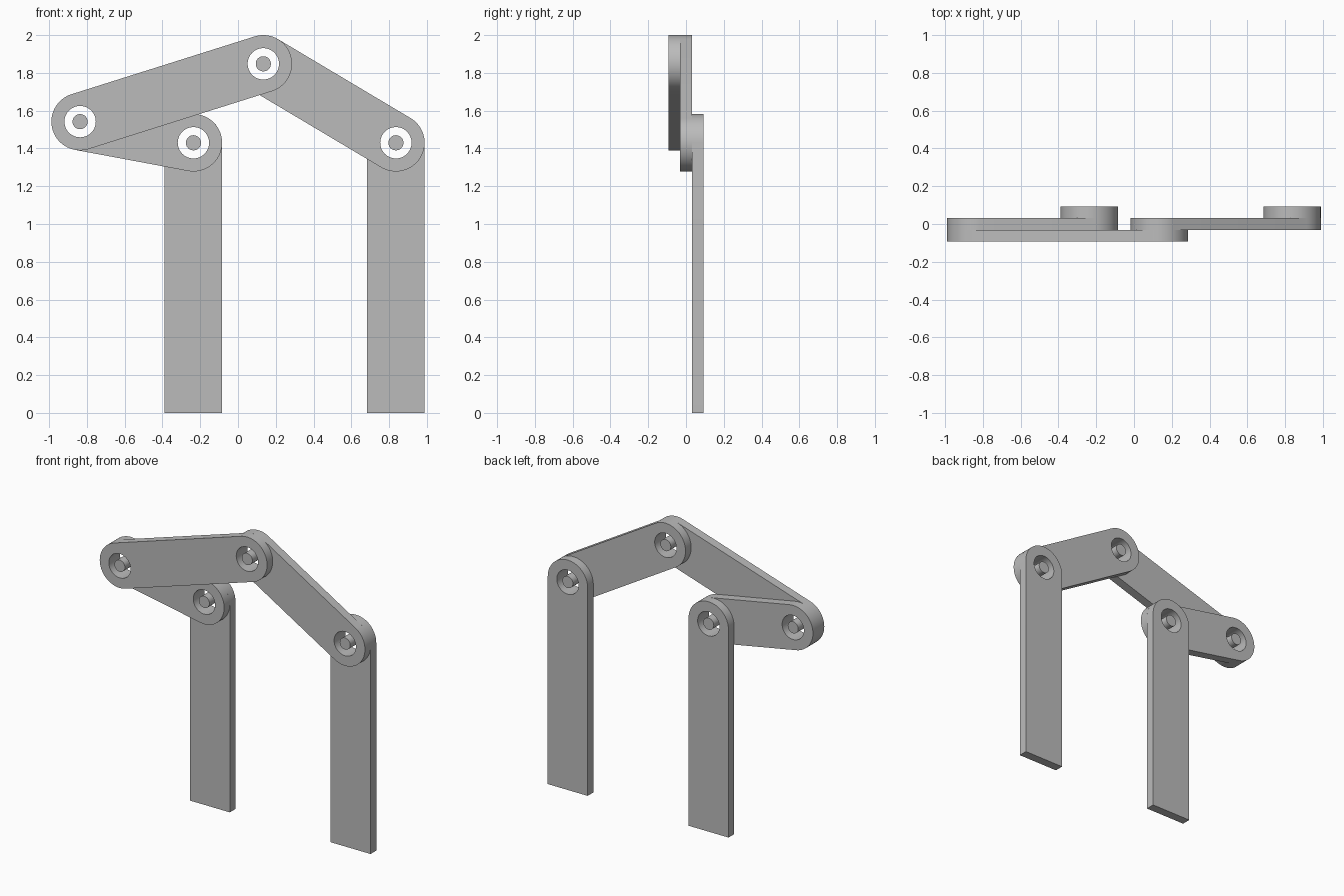
import bpy, bmesh, math
from mathutils import Vector

if "Cube" in bpy.data.objects:
    bpy.data.objects.remove(bpy.data.objects["Cube"], do_unlink=True)

grey = bpy.data.materials.new("plain grey")
colour = (0.5, 0.5, 0.5, 1)
grey.diffuse_color = colour
grey.use_nodes = True
grey.node_tree.nodes["Principled BSDF"].inputs["Base Color"].default_value = colour

R, HOLE, PIN, T = 0.152, 0.083, 0.04, 0.0615   # radii and plate thickness

# pivots in the x-z plane
outer = Vector((-0.836, 1.542))
apex = Vector((0.134, 1.848))
inner = Vector((-0.236, 1.43))
far = Vector((0.836, 1.43))


def arc(centre, radius, start, sweep, steps):
    return [centre + radius * Vector((math.cos(start + sweep * i / steps),
                                      math.sin(start + sweep * i / steps)))
            for i in range(steps + 1)]


def circle(centre, radius):
    return arc(centre, radius, 0, math.tau, 48)[:-1]


def plate(name, loops, y0, y1):
    """Fill an outline with its holes and extrude it from y0 to y1."""
    bm = bmesh.new()
    edges = []
    for loop in loops:
        vs = [bm.verts.new((p.x, y0, p.y)) for p in loop]
        edges += [bm.edges.new((v, vs[i - 1])) for i, v in enumerate(vs)]
    bmesh.ops.triangle_fill(bm, edges=edges, use_beauty=True)
    ext = bmesh.ops.extrude_face_region(bm, geom=bm.faces[:], use_keep_orig=True)
    moved = [g for g in ext["geom"] if isinstance(g, bmesh.types.BMVert)]
    bmesh.ops.translate(bm, verts=moved, vec=(0, y1 - y0, 0))
    bmesh.ops.recalc_face_normals(bm, faces=bm.faces[:])
    me = bpy.data.meshes.new(name)
    bm.to_mesh(me)
    bm.free()
    me.materials.append(grey)
    ob = bpy.data.objects.new(name, me)
    bpy.context.collection.objects.link(ob)
    bpy.ops.object.select_all(action="DESELECT")
    ob.select_set(True)
    bpy.context.view_layer.objects.active = ob
    bpy.ops.object.shade_smooth_by_angle(angle=math.radians(30))


def link(name, a, b, y0):
    """Round-ended bar with a hole at each pivot."""
    d = b - a
    ang = math.atan2(d.y, d.x)
    outline = (arc(a, R, ang + math.pi / 2, math.pi, 32)
               + arc(b, R, ang - math.pi / 2, math.pi, 32))
    plate(name, [outline, circle(a, HOLE), circle(b, HOLE)], y0, y0 + T)


def leg(name, top):
    """Upright with a round top and a square foot."""
    outline = arc(top, R, 0, math.pi, 32) + [Vector((top.x - R, 0)), Vector((top.x + R, 0))]
    plate(name, [outline, circle(top, HOLE)], T / 2, 1.5 * T)


# three layers: long link in front, short links in the middle, legs behind
link("long_link", outer, apex, -1.5 * T)
link("short_link", outer, inner, -T / 2)
link("left_link", apex, far, -T / 2)
leg("right_leg", inner)
leg("left_leg", far)

# pins spanning the two plates at each joint
for name, p, y0 in (("outer_pin", outer, -1.5 * T), ("apex_pin", apex, -1.5 * T),
                    ("inner_pin", inner, -T / 2), ("far_pin", far, -T / 2)):
    plate(name, [circle(p, PIN)], y0, y0 + 2 * T)
